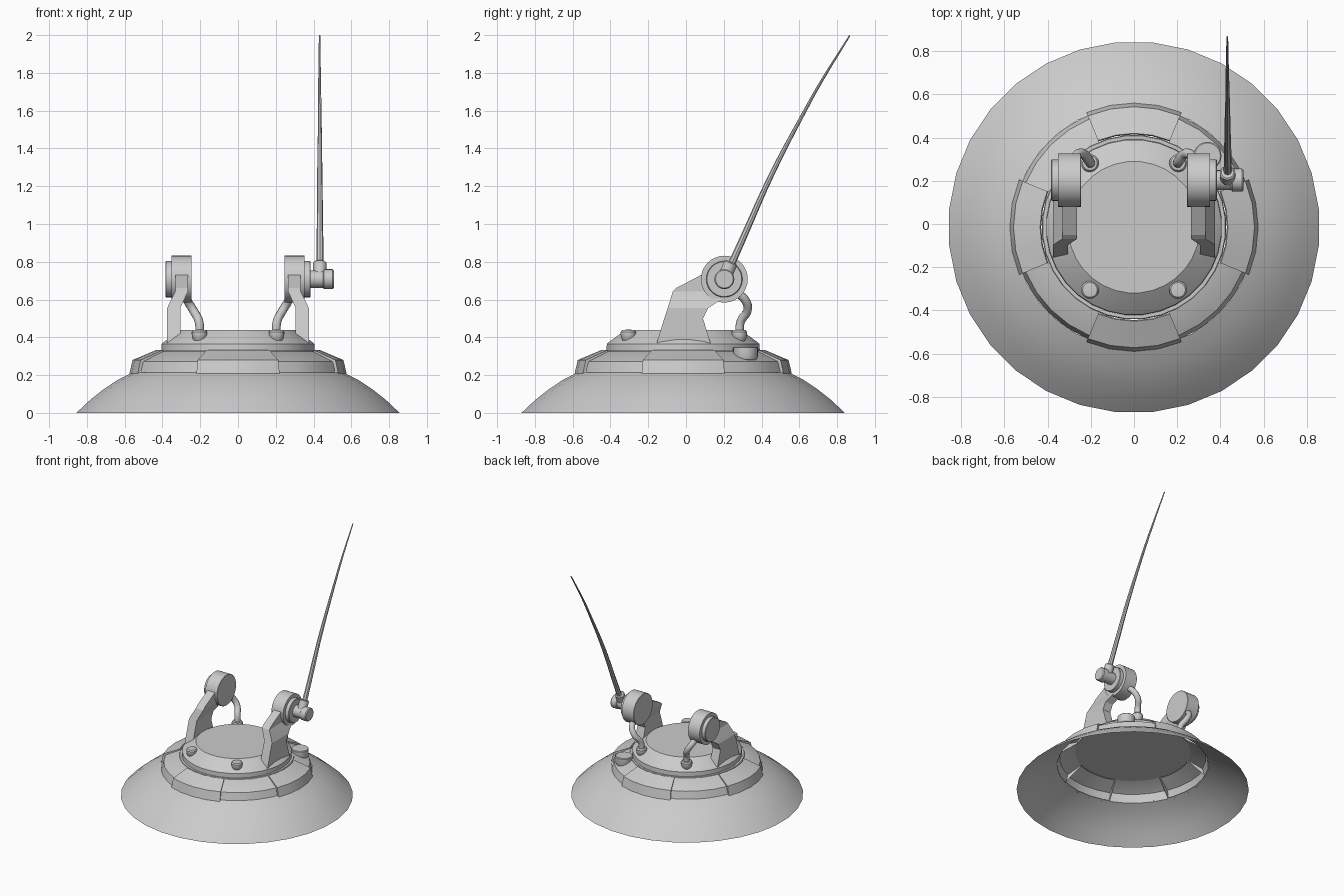
import bpy, bmesh, math
from mathutils import Vector, Matrix

if "Cube" in bpy.data.objects:
    bpy.data.objects.remove(bpy.data.objects["Cube"])

CY = -0.015  # the body's centre line in y


def finish(name, bm, angle=30):
    bmesh.ops.remove_doubles(bm, verts=bm.verts, dist=1e-5)
    bmesh.ops.recalc_face_normals(bm, faces=bm.faces)
    me = bpy.data.meshes.new(name)
    bm.to_mesh(me)
    bm.free()
    ob = bpy.data.objects.new(name, me)
    bpy.context.collection.objects.link(ob)
    activate(ob)
    bpy.ops.object.shade_smooth_by_angle(angle=math.radians(angle))
    return ob


def activate(ob):
    bpy.ops.object.select_all(action='DESELECT')
    ob.select_set(True)
    bpy.context.view_layer.objects.active = ob


def lathe(name, profile, loc, axis=(0, 0, 1), n=32, start=0.0, sweep=360, ends=False):
    """Revolve (radius, height) points about an axis through loc."""
    bm = bmesh.new()
    m = Matrix.Translation(loc) @ Vector((0, 0, 1)).rotation_difference(Vector(axis)).to_matrix().to_4x4()
    rows = []
    for i in range(n + 1):
        a = math.radians(start + sweep * i / n)
        rows.append([bm.verts.new(m @ Vector((r * math.cos(a), r * math.sin(a), h))) for r, h in profile])
    for p, q in zip(rows, rows[1:]):
        for k in range(len(profile) - 1):
            bm.faces.new((p[k], q[k], q[k + 1], p[k + 1]))
    if ends:
        bm.faces.new(rows[0])
        bm.faces.new(rows[-1])
    bmesh.ops.remove_doubles(bm, verts=bm.verts, dist=1e-5)
    bmesh.ops.dissolve_degenerate(bm, edges=bm.edges, dist=1e-6)
    return finish(name, bm)


def tube(name, pts, radii, res=3):
    cu = bpy.data.curves.new(name, 'CURVE')
    cu.dimensions = '3D'
    cu.bevel_depth = 1.0
    cu.bevel_resolution = res
    cu.resolution_u = 5
    cu.use_fill_caps = True
    sp = cu.splines.new('BEZIER')
    sp.bezier_points.add(len(pts) - 1)
    for b, p, r in zip(sp.bezier_points, pts, radii):
        b.co = p
        b.radius = r
        b.handle_left_type = b.handle_right_type = 'AUTO'
    ob = bpy.data.objects.new(name, cu)
    bpy.context.collection.objects.link(ob)
    activate(ob)
    bpy.ops.object.convert(target='MESH')
    bpy.ops.object.shade_smooth_by_angle(angle=math.radians(40))


# open dome skirt
lathe("dome_skirt", [(0.86, 0), (0.785, 0.07), (0.715, 0.125), (0.64, 0.175), (0.56, 0.215)],
      (0, CY, 0), start=5.625)

# segmented collar: raised plates alternate with recessed ones
for i in range(4):
    lathe("collar_plate", [(0.575, 0.208), (0.558, 0.28), (0.435, 0.332), (0.43, 0.318)],
          (0, CY, 0), n=4, start=90 * i - 22.5, sweep=45, ends=True)
    lathe("collar_recess", [(0.56, 0.208), (0.542, 0.272), (0.43, 0.325), (0.40, 0.328)],
          (0, CY, 0), n=4, start=90 * i + 22.5, sweep=45)

# central hub, closed top and bottom
lathe("hub", [(0, 0.322), (0.428, 0.322), (0.424, 0.33), (0.408, 0.33), (0.406, 0.365),
              (0.395, 0.375), (0.305, 0.44), (0, 0.44)], (0, CY, 0), start=5.625)

# side canister at the back right
lathe("canister", [(0, 0.27), (0.045, 0.272), (0.06, 0.285), (0.065, 0.30), (0.065, 0.345),
                   (0.06, 0.35), (0, 0.35)], (0.34, 0.315, 0), n=24)

STUD = [(0, 0.37), (0.025, 0.375), (0.037, 0.395), (0.041, 0.415), (0.041, 0.428), (0.034, 0.438), (0, 0.442)]
# arm rows: z, y front, y back, x inner, x outer
ARM = [(0.37, -0.155, 0.13, 0.305, 0.375), (0.50, -0.115, 0.09, 0.305, 0.375),
       (0.555, -0.097, 0.118, 0.305, 0.375), (0.60, -0.083, 0.185, 0.285, 0.354),
       (0.642, -0.07, 0.20, 0.265, 0.332), (0.662, -0.05, 0.20, 0.265, 0.332),
       (0.73, 0.08, 0.20, 0.265, 0.332)]

for s, side in ((-1, "left"), (1, "right")):
    # studs on the hub slope
    for y in (-0.305, 0.282):
        lathe(side + "_stud", STUD, (s * 0.204, y, 0), n=20)
    # bent support arm
    bm = bmesh.new()
    rings = [[bm.verts.new((s * x, y, z)) for x, y in ((xi, y0), (xo, y0), (xo, y1), (xi, y1))]
             for z, y0, y1, xi, xo in ARM]
    for p, q in zip(rings, rings[1:]):
        for k in range(4):
            j = (k + 1) % 4
            bm.faces.new((p[k], p[j], q[j], q[k]))
    bm.faces.new(rings[0])
    bm.faces.new(rings[-1])
    finish(side + "_arm", bm, 15)
    # pivot drum with outer boss
    lathe(side + "_drum", [(0, 0.245), (0.122, 0.245), (0.124, 0.247), (0.124, 0.352), (0.096, 0.352),
                           (0.096, 0.38), (0.092, 0.384), (0, 0.384)],
          (0, 0.203, 0.708), axis=(s, 0, 0))
    # cable from stud to drum
    tube(side + "_cable", [(s * 0.202, 0.282, 0.42), (s * 0.207, 0.29, 0.485), (s * 0.235, 0.325, 0.54),
                           (s * 0.265, 0.318, 0.59), (s * 0.285, 0.27, 0.64)], [0.023] * 5)

# antenna mount on the right drum
lathe("antenna_mount", [(0, 0.37), (0.046, 0.37), (0.046, 0.45), (0.053, 0.455), (0.053, 0.50), (0.047, 0.507),
                        (0, 0.507)], (0, 0.203, 0.708), axis=(1, 0, 0), n=20)
d = Vector((0, 0.4, 0.917))
lathe("antenna_sleeve", [(0, 0), (0.036, 0), (0.036, 0.092), (0.029, 0.098), (0, 0.098)],
      (0.433, 0.2, 0.708), axis=d, n=16)

# whip antenna, curving slightly and tapering
tube("antenna", [(0.434, 0.215, 0.73), (0.434, 0.30, 0.92), (0.433, 0.45, 1.255), (0.433, 0.63, 1.60),
                 (0.432, 0.705, 1.735), (0.432, 0.867, 1.998)],
     [0.02, 0.0175, 0.014, 0.009, 0.0075, 0.004], res=2)
